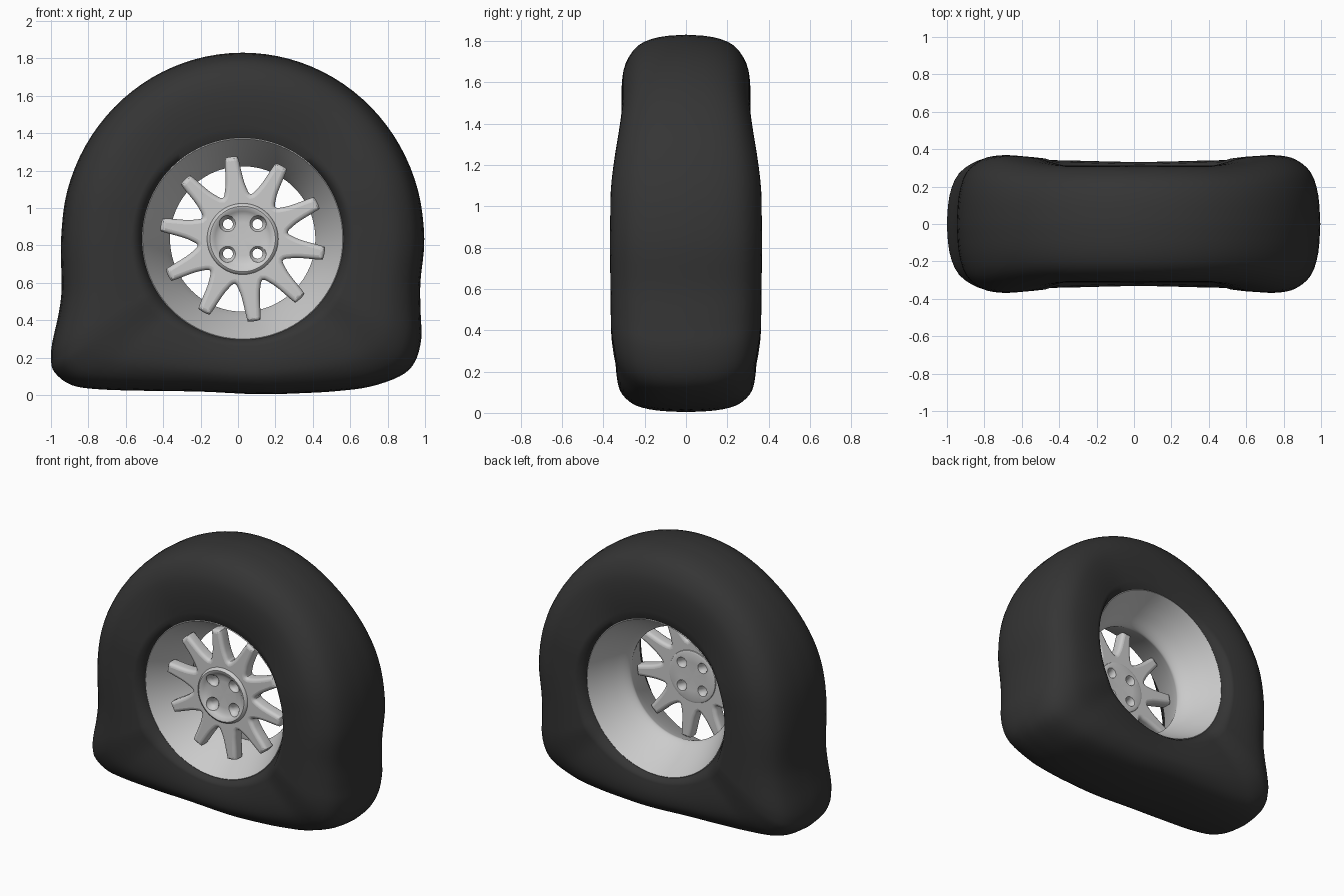
import bpy, bmesh, math
from mathutils import Vector

if "Cube" in bpy.data.objects:
    bpy.data.objects.remove(bpy.data.objects["Cube"])

CX, CZ, RIM = 0.025, 0.834, 0.537      # wheel centre and rim radius
TAU = 2 * math.pi


def smooth_path(pts, n, closed=True):
    """Catmull-Rom through 2D points, n samples per span."""
    pts = [Vector(p) for p in pts]
    m = len(pts)
    get = (lambda i: pts[i % m]) if closed else (lambda i: pts[max(0, min(m - 1, i))])
    out = []
    for i in range(m if closed else m - 1):
        a, b, c, d = get(i - 1), get(i), get(i + 1), get(i + 2)
        for k in range(n):
            t = k / n
            out.append(0.5 * (2 * b + (c - a) * t + (2 * a - 5 * b + 4 * c - d) * t * t
                              + (3 * b - a - 3 * c + d) * t ** 3))
    if not closed:
        out.append(pts[-1])
    return out


def ring_mesh(name, rings, close_section, angle=40):
    """Skin a closed series of sections (each a list of 3D points)."""
    bm = bmesh.new()
    vs = [[bm.verts.new(p) for p in r] for r in rings]
    n, m = len(vs), len(vs[0])
    for i in range(n):
        for j in range(m if close_section else m - 1):
            a, b, k = vs[i], vs[(i + 1) % n], (j + 1) % m
            bm.faces.new((a[j], b[j], b[k], a[k]))
    bmesh.ops.remove_doubles(bm, verts=bm.verts, dist=1e-5)
    bmesh.ops.recalc_face_normals(bm, faces=bm.faces)
    me = bpy.data.meshes.new(name)
    bm.to_mesh(me)
    bm.free()
    ob = bpy.data.objects.new(name, me)
    bpy.context.collection.objects.link(ob)
    shade(ob, angle)
    return ob


def select(ob):
    bpy.ops.object.select_all(action='DESELECT')
    ob.select_set(True)
    bpy.context.view_layer.objects.active = ob


def shade(ob, angle):
    select(ob)
    bpy.ops.object.shade_smooth_by_angle(angle=math.radians(angle))


def lathe(name, profile, seg, close_section, x=CX, z=CZ):
    """Spin (radius, y) points around the wheel axis."""
    rings = [[(x + r * math.cos(TAU * i / seg), y, z + r * math.sin(TAU * i / seg))
              for r, y in profile] for i in range(seg)]
    return ring_mesh(name, rings, close_section)


# Flat tyre: round top, sagging flattened bottom
outline = [(CX + 0.971 * math.cos(math.radians(a)), CZ + 0.996 * math.sin(math.radians(a)))
           for a in range(0, 181, 15)]
outline += [(-.943, .57), (-.96, .43), (-.993, .28), (-1, .19), (-.98, .12), (-.89, .053), (-.74, .03),
            (-.48, .022), (-.2, .018), (.11, .004), (.35, .01), (.52, .02), (.7, .043),
            (.865, .1), (.945, .175), (.98, .3), (.977, .43), (.975, .6)]


def half_width(deg):
    """Sidewall bulge: narrow on top, wide at the sides, medium below."""
    keys = [(-90, .33), (-45, .34), (-30, .362), (0, .366), (14, .364), (60, .31), (90, .31)]
    for (a, wa), (b, wb) in zip(keys, keys[1:]):
        if deg <= b:
            t = max(0, (deg - a) / (b - a))
            return wa + (wb - wa) * t * t * (3 - 2 * t)
    return .31


half = smooth_path([(.08, .97), (.28, 1), (.5, 1), (.7, .94), (.885, .75), (.975, .42), (1, 0)], 3, False)
rings = []
for p in smooth_path(outline, 4):
    d = p - Vector((CX, CZ))
    R = d.length
    d /= R
    w = half_width(math.degrees(math.asin(d.y)))
    side = [(RIM, .287)] + [(RIM + u * (R - RIM), w * v) for u, v in half]
    section = side + [(r, -y) for r, y in reversed(side[:-1])]
    rings.append([(CX + d.x * r, y, CZ + d.y * r) for r, y in section])
tyre = ring_mesh("flat_tyre", rings, True, 60)
rubber = bpy.data.materials.new("rubber")
rubber.diffuse_color = (.035, .035, .035, 1)
rubber.use_nodes = True
rubber.node_tree.nodes["Principled BSDF"].inputs["Base Color"].default_value = rubber.diffuse_color
tyre.data.materials.append(rubber)

# Hourglass rim barrel
barrel = smooth_path([(.535, -.292), (.485, -.2), (.435, -.1), (.396, -.01), (.392, .03),
                      (.44, .11), (.49, .2), (.535, .292)], 4, False)
lathe("rim", [tuple(p) for p in barrel] + [(.545, .285), (.545, -.285)], 96, True)

# Hub disc with raised edge and shallow dish
hub = lathe("hub", [(0, -.19), (.09, -.19), (.125, -.193), (.148, -.205), (.163, -.218), (.175, -.22),
                    (.185, -.214), (.193, -.195), (.19, -.13), (.178, -.105), (.165, -.1),
                    (.1, -.105), (0, -.105)], 64, False)

# Four flared bolt holes
for sx in (-1, 1):
    for sz in (-1, 1):
        cut = lathe("bolt_hole_cutter", [(0, -.25), (.05, -.25), (.045, -.195), (.032, -.182), (.027, -.168),
                                         (.027, -.125), (.034, -.11), (.045, -.08), (0, -.08)],
                    24, False, CX + sx * .079, CZ + sz * .079)
        cut.hide_render = True
        mod = hub.modifiers.new("hole", 'BOOLEAN')
        mod.operation, mod.object, mod.solver = 'DIFFERENCE', cut, 'EXACT'
        select(hub)
        bpy.ops.object.modifier_apply(modifier=mod.name)
        bpy.data.objects.remove(cut)
shade(hub, 40)

# Ten spokes with webbed roots, as one bevelled outline
star = []
for k in range(10):
    a = math.radians(-10 + 36 * k)
    g = math.radians(18)
    local = [(.243 * math.cos(g), -.243 * math.sin(g)), (.275, -.056), (.33, -.046), (.425, -.037), (.442, -.027),
             (.442, .027), (.425, .037), (.33, .046), (.275, .056)]
    star += [(x * math.cos(a) - y * math.sin(a), x * math.sin(a) + y * math.cos(a)) for x, y in local]
hole = [(.15 * math.cos(TAU * i / 48), .15 * math.sin(TAU * i / 48)) for i in range(48)]
cu = bpy.data.curves.new("spokes", 'CURVE')
cu.dimensions, cu.fill_mode = '2D', 'BOTH'
cu.extrude, cu.bevel_depth, cu.bevel_resolution, cu.offset = .022, .024, 3, -.024
for pts in (smooth_path(star, 4), hole):
    sp = cu.splines.new('POLY')
    sp.points.add(len(pts) - 1)
    for q, p in zip(sp.points, pts):
        q.co = (p[0], p[1], 0, 1)
    sp.use_cyclic_u = True
spokes = bpy.data.objects.new("spokes", cu)
bpy.context.collection.objects.link(spokes)
spokes.location = (CX, -.155, CZ)
spokes.rotation_euler = (math.pi / 2, 0, 0)
select(spokes)
bpy.ops.object.convert(target='MESH')
shade(bpy.context.object, 40)
